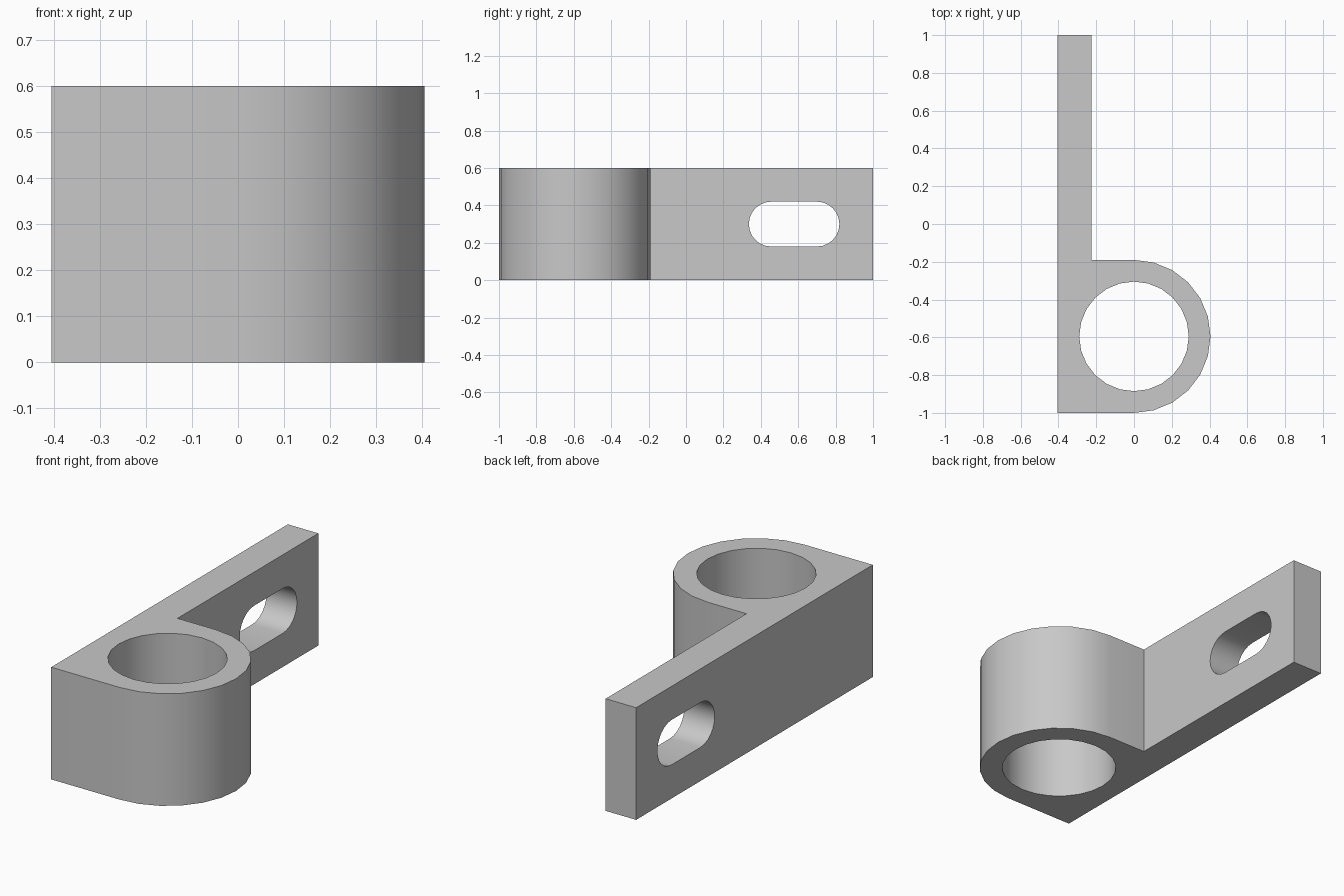
import bpy
import bmesh
from math import cos, sin, pi
from mathutils import Vector

if "Cube" in bpy.data.objects:
    bpy.data.objects.remove(bpy.data.objects["Cube"], do_unlink=True)

HEIGHT = 0.6
LEFT, INNER = -0.405, -0.225      # faces of the mounting plate
RING_Y, RING_R, BORE_R = -0.595, 0.405, 0.29
SLOT_Y, SLOT_Z, SLOT_R, SLOT_HALF = 0.578, 0.3, 0.12, 0.122

grey = bpy.data.materials.new("plain grey")
grey.use_nodes = True
colour = (0.58, 0.58, 0.58, 1)
grey.diffuse_color = colour
grey.node_tree.nodes["Principled BSDF"].inputs["Base Color"].default_value = colour


def arc(cx, cy, radius, start, end, steps):
    angles = [start + (end - start) * i / steps for i in range(steps + 1)]
    return [(cx + radius * cos(a), cy + radius * sin(a)) for a in angles]


def prism(name, points, offset):
    """Extrude a closed outline of 3D points along an offset."""
    bm = bmesh.new()
    face = bm.faces.new([bm.verts.new(p) for p in points])
    top = bmesh.ops.extrude_face_region(bm, geom=[face], use_keep_orig=True)["geom"]
    moved = [v for v in top if isinstance(v, bmesh.types.BMVert)]
    bmesh.ops.translate(bm, verts=moved, vec=Vector(offset))
    bmesh.ops.recalc_face_normals(bm, faces=bm.faces)
    mesh = bpy.data.meshes.new(name)
    bm.to_mesh(mesh)
    bm.free()
    mesh.materials.append(grey)
    obj = bpy.data.objects.new(name, mesh)
    bpy.context.collection.objects.link(obj)
    return obj


# Bracket body: long plate running into a half-round collar
outline = [(LEFT, 1), (LEFT, -1)]
outline += arc(0, RING_Y, RING_R, -pi / 2, pi / 2, 12)
outline += [(INNER, RING_Y + RING_R), (INNER, 1)]
bracket = prism("bracket", [(x, y, 0) for x, y in outline], (0, 0, HEIGHT))

# Cutters: round bore through the collar, slot through the plate
bore = arc(0, RING_Y, BORE_R, 0, 2 * pi, 24)[:-1]
slot = arc(SLOT_Y + SLOT_HALF, SLOT_Z, SLOT_R, -pi / 2, pi / 2, 12)
slot += arc(SLOT_Y - SLOT_HALF, SLOT_Z, SLOT_R, pi / 2, 3 * pi / 2, 12)
cutters = [
    prism("bore_cutter", [(x, y, -0.1) for x, y in bore], (0, 0, HEIGHT + 0.2)),
    prism("slot_cutter", [(LEFT - 0.1, y, z) for y, z in slot], (0.38, 0, 0)),
]

bpy.ops.object.select_all(action="DESELECT")
bpy.context.view_layer.objects.active = bracket
bracket.select_set(True)
for cutter in cutters:
    cutter.hide_render = True
    cut = bracket.modifiers.new(cutter.name, "BOOLEAN")
    cut.operation = "DIFFERENCE"
    cut.solver = "EXACT"
    cut.object = cutter
    bpy.ops.object.modifier_apply(modifier=cut.name)
    bpy.data.objects.remove(cutter, do_unlink=True)

# Smooth curved walls, crisp rims
bpy.ops.object.shade_smooth_by_angle(angle=pi / 6)
